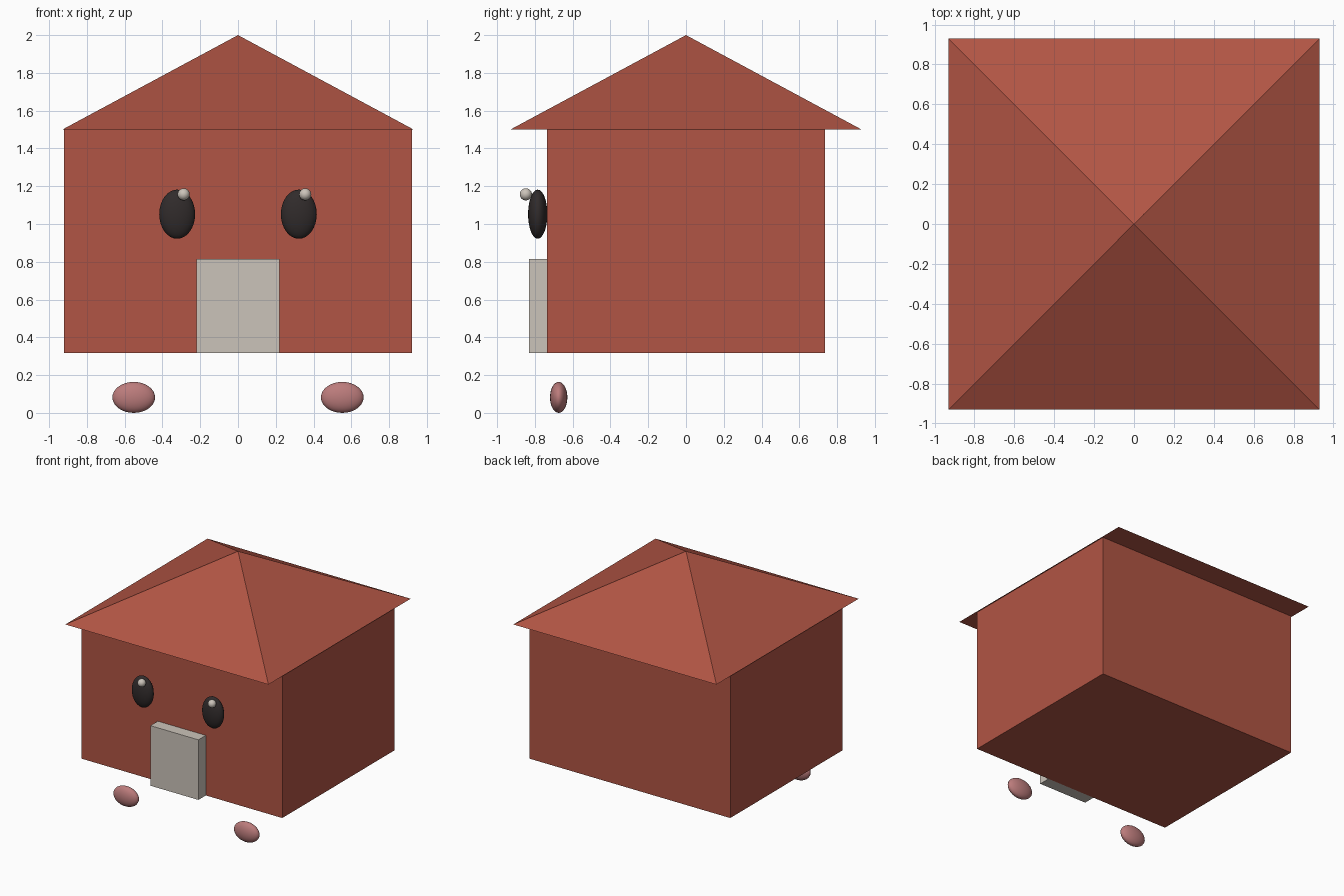
import bpy
import math

if "Cube" in bpy.data.objects:
    bpy.data.objects.remove(bpy.data.objects["Cube"])


def material(name, rgb):
    m = bpy.data.materials.new(name)
    m.diffuse_color = (*rgb, 1)
    m.use_nodes = True
    m.node_tree.nodes["Principled BSDF"].inputs["Base Color"].default_value = m.diffuse_color
    return m


RED = material("brick_red", (0.44, 0.09, 0.058))
CREAM = material("cream", (0.60, 0.55, 0.49))
DARK = material("charcoal", (0.03, 0.024, 0.024))
PINK = material("pink", (0.50, 0.20, 0.20))


def finish(name, mat):
    ob = bpy.context.object
    ob.name = name
    ob.data.materials.append(mat)
    return ob


def box(name, lo, hi, mat):
    center = [(a + b) / 2 for a, b in zip(lo, hi)]
    bpy.ops.mesh.primitive_cube_add(size=1, location=center)
    ob = finish(name, mat)
    ob.scale = [b - a for a, b in zip(lo, hi)]
    return ob


def ellipsoid(name, center, radii, mat):
    bpy.ops.mesh.primitive_uv_sphere_add(segments=24, ring_count=16, radius=1, location=center)
    ob = finish(name, mat)
    ob.scale = radii
    bpy.ops.object.shade_smooth()
    return ob


# House body and door
box("house_body", (-0.92, -0.735, 0.318), (0.92, 0.735, 1.5), RED)
box("door", (-0.22, -0.832, 0.318), (0.22, -0.735, 0.815), CREAM)

# Pyramid roof, square to the walls
bpy.ops.mesh.primitive_cone_add(vertices=4, radius1=0.93 * math.sqrt(2), radius2=0, depth=0.5,
                                location=(0, 0, 1.753), rotation=(0, 0, math.pi / 4))
roof = finish("roof", RED)
roof.location.z = 1.75

# Eyes with highlights, and feet
for side, s in (("left", -1), ("right", 1)):
    ellipsoid(f"{side}_eye", (s * 0.322, -0.785, 1.052), (0.095, 0.051, 0.13), DARK)
    ellipsoid(f"{side}_eye_highlight", (s * 0.322 + 0.034, -0.848, 1.157), (0.032, 0.032, 0.032), CREAM)
    ellipsoid(f"{side}_foot", (s * 0.552, -0.674, 0.082), (0.113, 0.046, 0.082), PINK)
